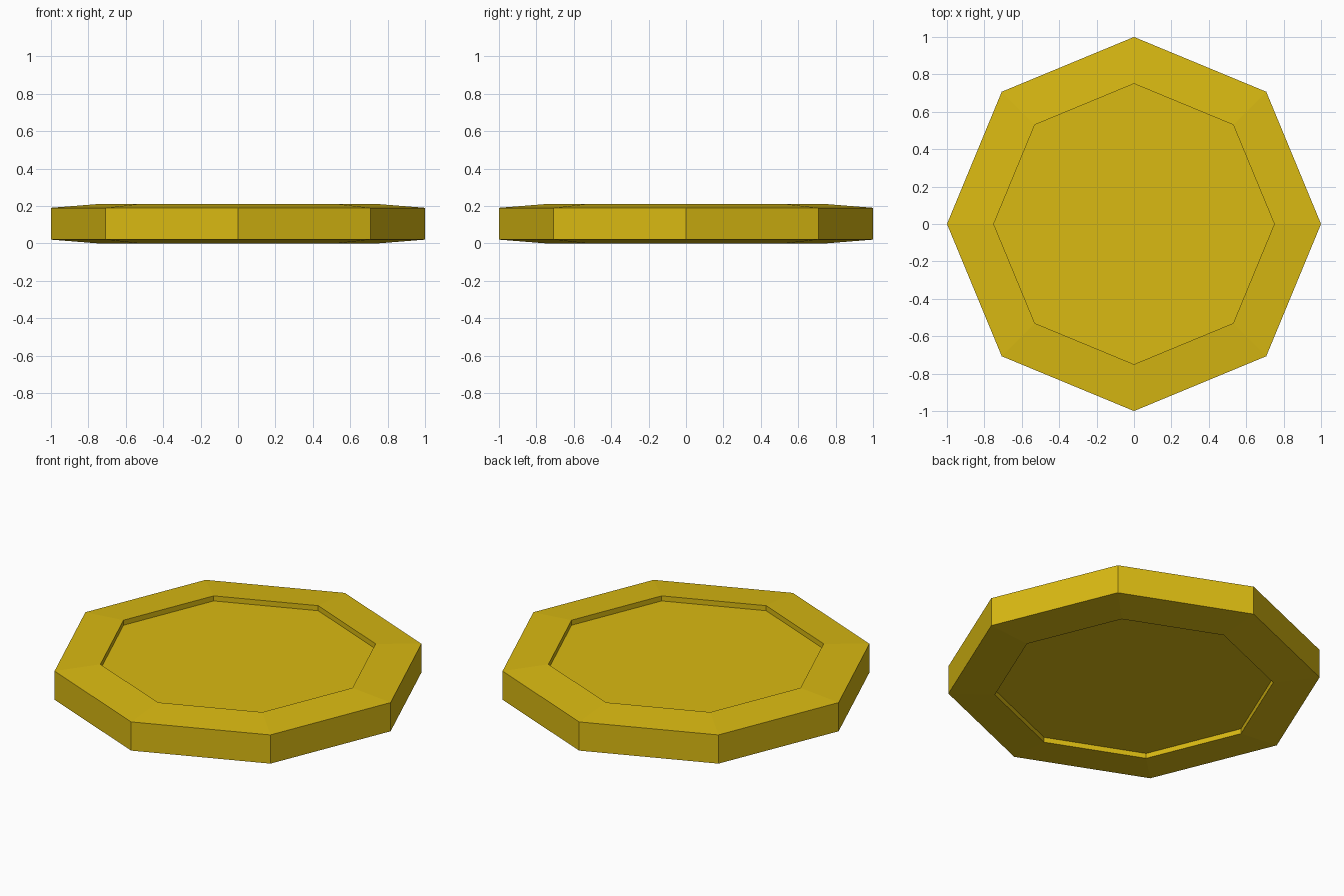
import bpy
import bmesh
from math import cos, sin, tau

cube = bpy.data.objects.get("Cube")
if cube:
    bpy.data.objects.remove(cube, do_unlink=True)

SIDES = 8
MIDDLE = 0.105   # height of the disc's mirror plane

# Gold material
gold = bpy.data.materials.new("gold")
gold.use_nodes = True
color = (0.70, 0.49, 0.006, 1)
gold.diffuse_color = color
gold.node_tree.nodes["Principled BSDF"].inputs["Base Color"].default_value = color

# Upper half profile as (radius, height above middle): recess floor, lip, outer edge
upper = [(0.75, 0.075), (0.75, 0.105), (1.0, 0.085)]
profile = upper + [(r, -h) for r, h in reversed(upper)]

bm = bmesh.new()
rings = [[bm.verts.new((r * cos(tau * i / SIDES), r * sin(tau * i / SIDES), MIDDLE + h))
          for i in range(SIDES)] for r, h in profile]

# Recess walls, sloped rims and outer edge
for a, b in zip(rings, rings[1:]):
    for i in range(SIDES):
        j = (i + 1) % SIDES
        bm.faces.new((a[i], b[i], b[j], a[j]))

# Recessed top and bottom faces
bm.faces.new(rings[0])
bm.faces.new(rings[-1][::-1])
bmesh.ops.recalc_face_normals(bm, faces=bm.faces[:])

mesh = bpy.data.meshes.new("coin_disc")
bm.to_mesh(mesh)
bm.free()
mesh.materials.append(gold)
coin = bpy.data.objects.new("coin_disc", mesh)
bpy.context.collection.objects.link(coin)
